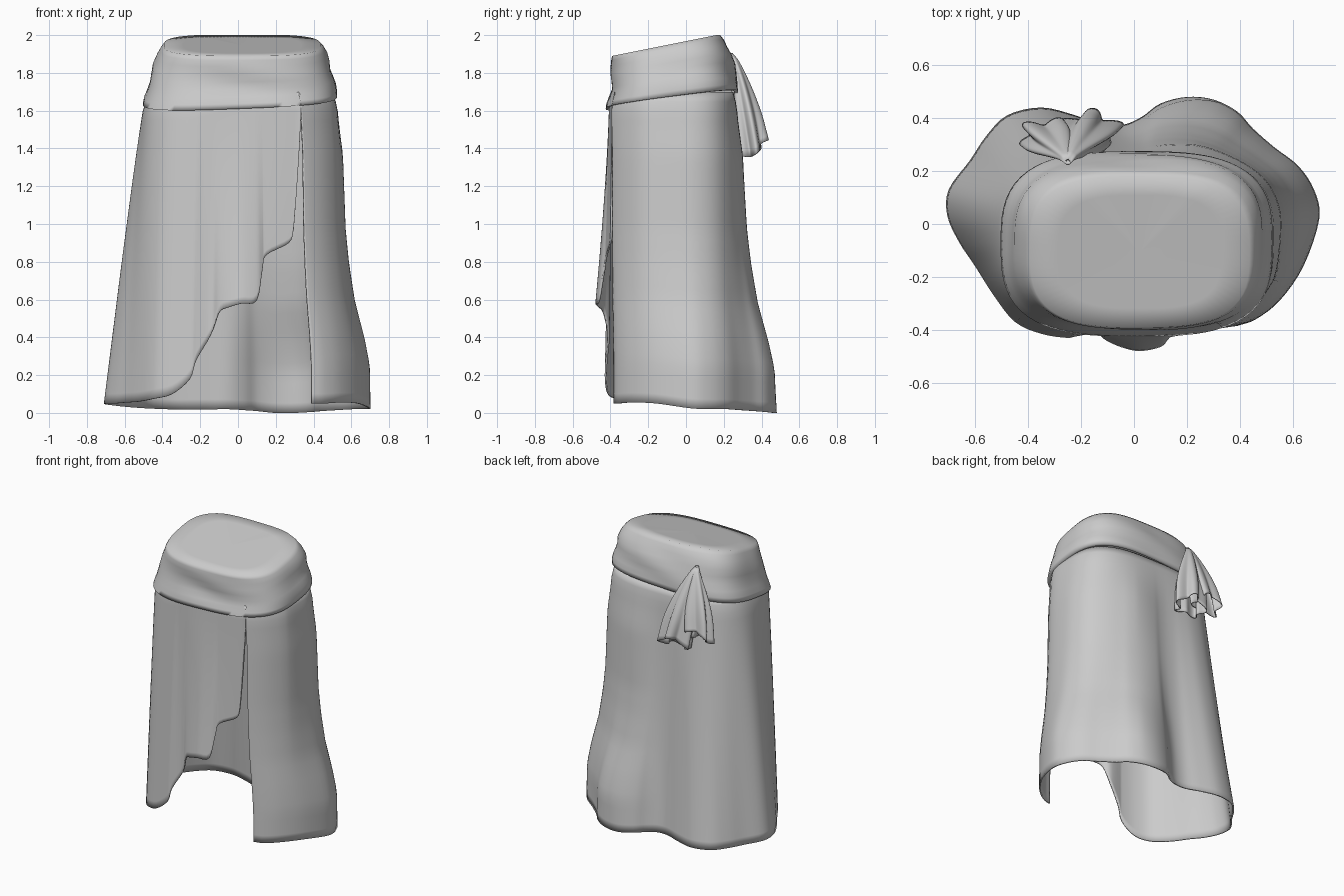
import bpy, math
from mathutils import Vector

if "Cube" in bpy.data.objects:
    bpy.data.objects.remove(bpy.data.objects["Cube"])

cloth = bpy.data.materials.new("grey_cloth")
cloth.diffuse_color = (0.6, 0.6, 0.6, 1)
cloth.use_nodes = True
cloth.node_tree.nodes["Principled BSDF"].inputs["Base Color"].default_value = cloth.diffuse_color


def make(name, rows, closed, thickness=0.0, cap=False, angle=60):
    """Loft rows of points into a smooth cloth surface."""
    n = len(rows[0])
    verts = [p for row in rows for p in row]
    faces = []
    for r in range(len(rows) - 1):
        for i in range(n if closed else n - 1):
            j = (i + 1) % n
            faces.append((r * n + i, r * n + j, (r + 1) * n + j, (r + 1) * n + i))
    if cap:
        faces.append([(len(rows) - 1) * n + i for i in range(n)])
    me = bpy.data.meshes.new(name)
    me.from_pydata(verts, [], faces)
    me.materials.append(cloth)
    ob = bpy.data.objects.new(name, me)
    bpy.context.collection.objects.link(ob)
    bpy.context.view_layer.objects.active = ob
    ob.select_set(True)
    bpy.ops.object.shade_smooth_by_angle(angle=math.radians(angle))
    ob.select_set(False)
    if thickness:
        mod = ob.modifiers.new("cloth_thickness", 'SOLIDIFY')
        mod.thickness = thickness
        mod.offset = -1
    return ob


def catmull(points, steps):
    """Smooth open curve through the points."""
    pts = [Vector(p) for p in points]
    pts = [2 * pts[0] - pts[1]] + pts + [2 * pts[-1] - pts[-2]]
    out = []
    for k in range(1, len(pts) - 2):
        a, b, c, d = pts[k - 1:k + 3]
        for s in range(steps):
            t = s / steps
            out.append(0.5 * (2 * b + (c - a) * t + (2 * a - 5 * b + 4 * c - d) * t * t
                              + (3 * b - a - 3 * c + d) * t ** 3))
    return out + [pts[-2]]


def rounded(ang, cx, cy, a, b, e=3.0):
    """Point on a rounded rectangle in the direction of an angle."""
    c, s = math.cos(ang), math.sin(ang)
    r = (abs(c / a) ** e + abs(s / b) ** e) ** (-1 / e)
    return Vector((cx + r * c, cy + r * s))


def bell(t):
    """Flare of the right side: slow at the hip, then vertical at the hem."""
    pts = [(0, 0), (.07, .06), (.18, .19), (.42, .27), (.53, .37), (.65, .54),
           (.77, .82), (.86, .98), (1, 1)]
    for (a, fa), (b, fb) in zip(pts, pts[1:]):
        if t <= b:
            return fa + (fb - fa) * (t - a) / (b - a)
    return 1


# Skirt: hem outline (x, y, hem height) from the slit round the back to the flap
hem = [(.39, -.385, .05), (.46, -.36, .05), (.55, -.29, .055), (.64, -.16, .05),
       (.70, .02, .025), (.68, .13, .02), (.62, .22, .02), (.53, .29, .015),
       (.45, .36, .01), (.39, .425, .005), (.30, .47, 0), (.20, .48, 0),
       (.10, .455, .01), (.03, .405, .015), (-.04, .375, .02), (-.12, .375, .02),
       (-.22, .41, .02), (-.35, .44, .02), (-.48, .41, .025), (-.56, .33, .03),
       (-.62, .24, .035), (-.70, .13, .045), (-.705, .03, .05), (-.66, -.07, .05),
       (-.60, -.16, .055), (-.53, -.27, .06), (-.45, -.37, .075), (-.35, -.415, .1),
       (-.255, -.43, .18), (-.22, -.425, .28), (-.145, -.415, .41), (-.105, -.44, .53),
       (-.05, -.465, .56), (.02, -.48, .58), (.10, -.465, .595), (.13, -.435, .76),
       (.15, -.425, .835), (.27, -.405, .9), (.295, -.40, .97)]
outline = catmull(hem, 4)
TOP, ROWS = 1.70, 32
CX, CY = .015, -.07
columns = []
for k, p in enumerate(outline):
    ang = math.atan2(p.y - CY, p.x - CX)
    top = rounded(ang, CX, CY, .508, .337)
    # both sides of the slit meet at the waistband
    w = max(0, 1 - k / 10, 1 - (len(outline) - 1 - k) / 9)
    top = top.lerp(Vector((.335, -.393)), w)
    power = 1.2 + .35 * math.cos(ang) + .2 * max(0, math.sin(ang))
    right = max(0, min(1, 1.6 * math.cos(ang - .15)))
    if p.z > .3:
        right = 0
        power = 1.4
    col = []
    for r in range(ROWS + 1):
        z = p.z + (TOP - p.z) * r / ROWS
        t = min(1, max(0, (1.66 - z) / (1.66 - p.z)))
        f = t ** power * (1 - right) + bell(t) * right
        q = top.lerp(Vector((p.x, p.y)), f)
        # tuck the waist edge under the band
        tuck = 1 - .05 * max(0, (z - 1.63) / (TOP - 1.63))
        col.append((CX + (q.x - CX) * tuck, CY + (q.y - CY) * tuck, z))
    columns.append(col)
make("wrap_skirt", [[c[r] for c in columns] for r in range(ROWS + 1)], False, .01)

# Waistband: stacked rounded rings with a tilted top and soft wrinkles
N = 96
profile = [(0.0, .01, -.075, .49, .33), (0.0, .01, -.075, .514, .35),
           (.1, .012, -.073, .51, .347), (.22, .015, -.07, .50, .338),
           (.36, .018, -.068, .486, .328), (.5, .02, -.07, .474, .324),
           (.65, .022, -.077, .467, .318), (.8, .022, -.087, .45, .308),
           (.92, .022, -.097, .432, .298), (1.0, .022, -.105, .414, .286)]
rows = []
for h, cx, cy, a, b in profile:
    row = []
    for i in range(N):
        ang = 2 * math.pi * i / N
        p = rounded(ang, cx, cy, a, b)
        low = 1.665 + .13 * p.y + .04 * p.x
        high = min(2.0, 1.89 + .2 * (p.y + .39))
        # diagonal folds wind round the band
        fold = .007 * math.sin(3 * ang + 8 * h) * math.sin(math.pi * h)
        p += fold * Vector((math.cos(ang), math.sin(ang)))
        row.append((p.x, p.y, low + (high - low) * h))
    rows.append(row)
# flat tilted top that closes the waist
rim = rows[-1]
for s in (.75, .5, .25, .05):
    rows.append([(.022 + (x - .022) * s, -.105 + (y + .105) * s,
                  1.946 + (z - 1.946) * s) for x, y, z in rim])
make("waistband", rows, True, cap=True, angle=110)


# Sash tails: fluted cones gathered at the back of the band
def tail(name, x_end, y_end, z_end, rx, ry, flutes, phase):
    n, rows = 72, []
    for r in range(17):
        t = r / 16
        grow = math.sin(min(1, t * 1.25) * math.pi / 2)
        cx = -.25 + (x_end + .25) * t ** .8
        cy = .235 + (y_end - .235) * t ** .65
        row = []
        for i in range(n):
            a = 2 * math.pi * i / n
            k = 1 + .28 * t ** .7 * math.sin(flutes * a + phase)
            z = 1.905 + (z_end - 1.905) * t
            z += t ** 3 * (.04 * math.sin(a) - .02 * math.cos(2 * a))
            row.append((cx + (.012 + rx * grow) * k * math.cos(a),
                        cy + (.012 + ry * grow) * k * math.sin(a), z))
        rows.append(row)
    make(name, rows[::-1], True, .006)


tail("sash_tail_long", -.165, .36, 1.385, .09, .05, 5, .4)
tail("sash_tail_short", -.325, .335, 1.46, .085, .045, 5, 2.0)
